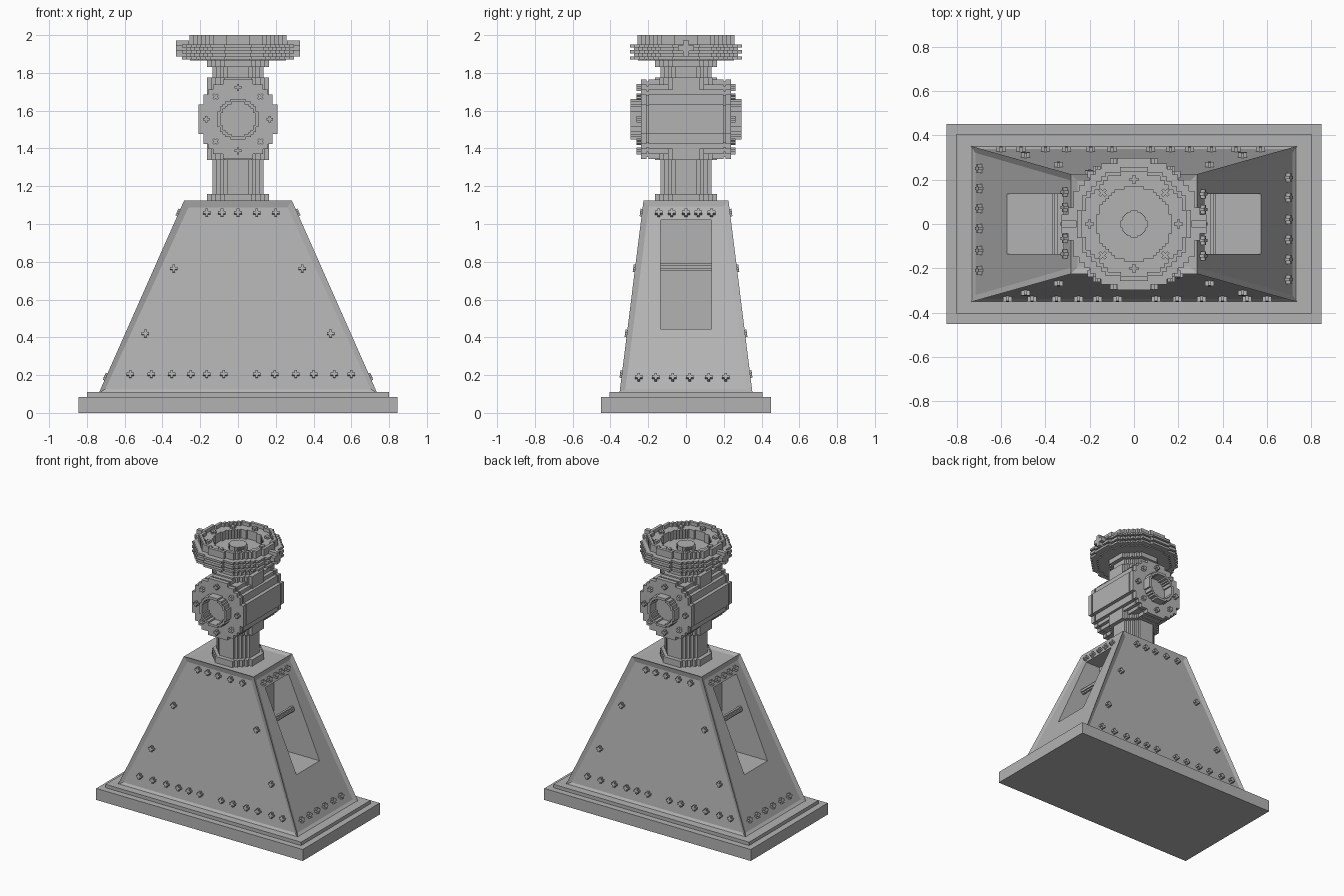
import bpy, bmesh
from math import sqrt, pi, sin, cos
from mathutils import Matrix, Vector

if "Cube" in bpy.data.objects:
    bpy.data.objects.remove(bpy.data.objects["Cube"])

grey = bpy.data.materials.new("plain grey")
grey.use_nodes = True
grey.diffuse_color = (0.45, 0.45, 0.45, 1)
grey.node_tree.nodes["Principled BSDF"].inputs["Base Color"].default_value = grey.diffuse_color


def finish(name, bm):
    bmesh.ops.recalc_face_normals(bm, faces=bm.faces)
    mesh = bpy.data.meshes.new(name)
    bm.to_mesh(mesh)
    bm.free()
    mesh.materials.append(grey)
    obj = bpy.data.objects.new(name, mesh)
    bpy.context.collection.objects.link(obj)
    return obj


def add_box(bm, low, high):
    low, high = Vector(low), Vector(high)
    size = Matrix.Diagonal((*(high - low), 1))
    bmesh.ops.create_cube(bm, size=1, matrix=Matrix.Translation((low + high) / 2) @ size)


def box(name, low, high):
    bm = bmesh.new()
    add_box(bm, low, high)
    return finish(name, bm)


def stepped_circle(cells):
    """Unit circle outline made of square stair steps."""
    quarter = []
    for i in range(cells):
        h = round(sqrt(cells ** 2 - (i + 0.5) ** 2))
        if quarter and quarter[-1].y == h:
            quarter.pop()
        elif quarter:
            quarter.append(Vector((i, h)))
        else:
            quarter.append(Vector((0, h)))
        quarter.append(Vector((i + 1, h)))
    points = []
    for turn in range(4):
        points += [p / cells for p in quarter]
        quarter = [Vector((p.y, -p.x)) for p in quarter]
    return points


def loft(bm, outline, profile, matrix=Matrix()):
    """Sweep a scaled outline through (radius, height) pairs and cap both ends."""
    rings = [[bm.verts.new(matrix @ Vector((p.x * r, p.y * r, z))) for p in outline]
             for r, z in profile]
    n = len(outline)
    for a, b in zip(rings, rings[1:]):
        for i in range(n):
            j = (i + 1) % n
            bm.faces.new((a[i], a[j], b[j], b[i]))
    bm.faces.new(rings[0])
    bm.faces.new(rings[-1])


def lathe(name, cells, profile, matrix=Matrix()):
    bm = bmesh.new()
    loft(bm, stepped_circle(cells), profile, matrix)
    return finish(name, bm)


# Plus-shaped outline shared by every bolt
plus = []
for k in range(4):
    turn = Matrix.Rotation(k * pi / 2, 2)
    plus += [turn @ Vector(p) for p in ((1, -0.35), (1, 0.35), (0.35, 0.35))]


def bolt(bm, spot, normal, size=0.02, low=-0.015, high=0.01, roll=0):
    aim = Vector(normal).to_track_quat('Z', 'Y').to_matrix().to_4x4()
    matrix = Matrix.Translation(spot) @ aim @ Matrix.Rotation(roll, 4, 'Z')
    loft(bm, plus, ((size, low), (size, high)), matrix)


# Stepped plinth
box("base_slab", (-0.845, -0.45, 0), (0.845, 0.45, 0.085))
box("base_step", (-0.8, -0.405, 0.08), (0.8, 0.405, 0.11))

# Tapered pedestal with recessed panels
BOTTOM, TOP = 0.105, 1.125
LOW_X, LOW_Y, TOP_X, TOP_Y = 0.737, 0.352, 0.285, 0.225


def slope(z, low, top):
    return low + (top - low) * (z - BOTTOM) / (TOP - BOTTOM)


bm = bmesh.new()
add_box(bm, (-1, -1, BOTTOM), (1, 1, TOP))
for v in bm.verts:
    v.co.x *= slope(v.co.z, LOW_X, TOP_X)
    v.co.y *= slope(v.co.z, LOW_Y, TOP_Y)
bm.normal_update()
panels = [f for f in bm.faces if f.normal.z > -0.5]
bmesh.ops.inset_individual(bm, faces=panels, thickness=0.042, depth=-0.012)
pedestal = finish("pedestal", bm)

# Deep window in each narrow side
for side in (-1, 1):
    x0, x1 = sorted((side * 0.2, side * 0.9))
    cutter = box("window_cutter", (x0, -0.135, 0.445), (x1, 0.135, 1.02))
    cutter.hide_render = True
    mod = pedestal.modifiers.new("window", 'BOOLEAN')
    mod.operation, mod.solver, mod.object = 'DIFFERENCE', 'EXACT', cutter
    bpy.context.view_layer.objects.active = pedestal
    bpy.ops.object.modifier_apply(modifier=mod.name)
    bpy.data.objects.remove(cutter)

# Stepped crossbar inside each window
for side, label in ((1, "left"), (-1, "right")):
    for part, x, z, h in (("crossbar", 0.35, 0.77, 0.02), ("crossbar_lip", 0.36, 0.77, 0.009)):
        box(f"{label}_{part}", (side * x - 0.008, -0.14, z - h), (side * x + 0.008, 0.14, z + h))

# Panel bolts, repeated by a half turn
wide = [(x, 1.06) for x in (-0.165, -0.085, 0, 0.1, 0.2)]
wide += [(x, 0.205) for x in (-0.57, -0.46, -0.35, -0.25, -0.165, -0.075,
                              0.1, 0.195, 0.305, 0.4, 0.51, 0.6)]
wide += [(s * x, z) for s in (-1, 1) for x, z in ((0.34, 0.765), (0.49, 0.42))]
narrow = [(y, 1.06) for y in (-0.145, -0.075, 0, 0.065, 0.135)]
narrow += [(y, 0.19) for y in (-0.25, -0.16, -0.07, 0.02, 0.12, 0.21)]
bm = bmesh.new()
for s in (1, -1):
    for x, z in wide:
        bolt(bm, (s * x, -s * slope(z, LOW_Y, TOP_Y), z), (0, -s, LOW_Y - TOP_Y))
    for y, z in narrow:
        bolt(bm, (s * slope(z, LOW_X, TOP_X), s * y, z), (s, 0, LOW_X - TOP_X))
finish("panel_bolts", bm)

# Upright column with collars
lathe("column", 7, ((0.165, 1.11), (0.165, 1.16), (0.135, 1.16), (0.135, 1.34),
                    (0.165, 1.34), (0.165, 1.775), (0.135, 1.775), (0.135, 1.83),
                    (0.165, 1.83), (0.165, 1.87)))

# Cross drum with flanges and a hollow port at each end
half = [(0.09, 0.22), (0.09, 0.295), (0.108, 0.295), (0.108, 0.238), (0.21, 0.238),
        (0.21, 0.208), (0.2, 0.208), (0.2, 0.198), (0.21, 0.198)]
profile = half + [(r, -y) for r, y in reversed(half)]
AXIS = 1.555
lathe("cross_drum", 8, profile, Matrix.Translation((0, 0, AXIS)) @ Matrix.Rotation(pi / 2, 4, 'X'))

# Head: layered rim, bolt ledge, bowl and hub
lathe("head", 12, ((0.255, 1.865), (0.255, 1.872), (0.297, 1.872), (0.297, 1.888),
                   (0.275, 1.888), (0.275, 1.902), (0.297, 1.902), (0.297, 1.922),
                   (0.275, 1.922), (0.275, 1.935), (0.297, 1.935), (0.297, 1.95),
                   (0.257, 1.95), (0.257, 2.0), (0.235, 2.0), (0.235, 1.975),
                   (0.17, 1.975), (0.17, 1.91), (0.06, 1.91), (0.06, 1.95)))

# Bolt circles on the drum ends and head, and an ear on each side of the head
bm = bmesh.new()
for k in range(8):
    a = k * pi / 4
    for s in (-1, 1):
        bolt(bm, (0.168 * cos(a), s * 0.235, AXIS + 0.168 * sin(a)), (0, s, 0),
             size=0.018, high=0.026, roll=a)
    bolt(bm, (0.2 * cos(a), 0.2 * sin(a), 1.975), (0, 0, 1), high=0.015, roll=a)
finish("flange_bolts", bm)

bm = bmesh.new()
for s in (-1, 1):
    bolt(bm, (s * 0.3, 0, 1.93), (s, 0, 0), size=0.042, low=-0.04, high=0.028)
finish("head_ears", bm)
